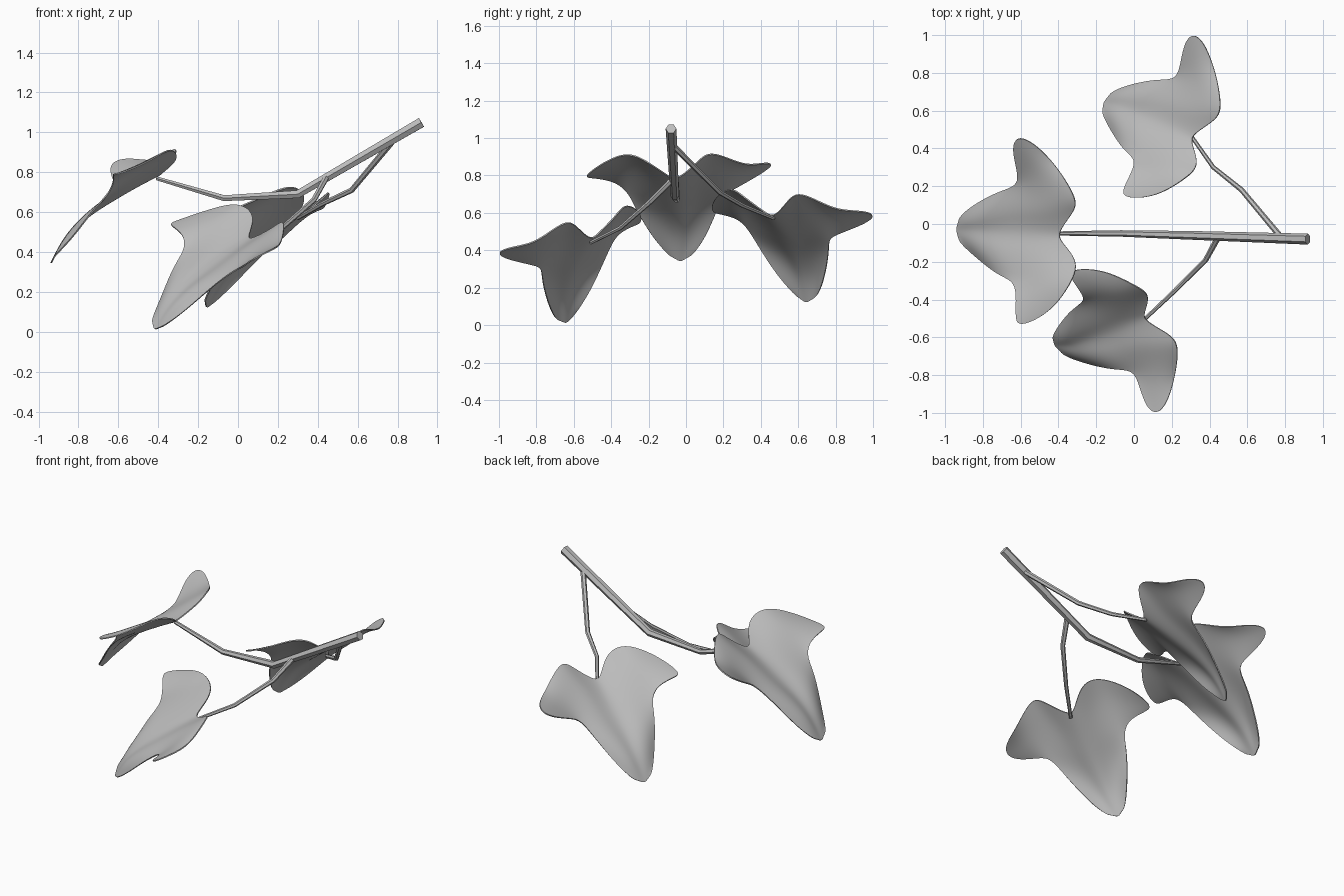
import bpy
import bmesh
from mathutils import Matrix, Vector

cube = bpy.data.objects.get("Cube")
if cube:
    bpy.data.objects.remove(cube, do_unlink=True)

# One plain grey for the whole sprig
grey = bpy.data.materials.new("plain_grey")
grey.use_nodes = True
grey.diffuse_color = (0.5, 0.5, 0.5, 1)
grey.node_tree.nodes["Principled BSDF"].inputs["Base Color"].default_value = (0.5, 0.5, 0.5, 1)


def activate(obj):
    bpy.ops.object.select_all(action='DESELECT')
    obj.select_set(True)
    bpy.context.view_layer.objects.active = obj


def centi(point):
    """Point given in hundredths of a unit."""
    return Vector(point) / 100


# Leaf pattern: midrib from stalk to tip, then rows running outward over each lobe
MIDRIB = [(-41, -5, 77), (-52, -4, 71), (-64, -4, 64), (-75, -4, 57), (-86, -3, 48), (-94, -3, 34)]
LEFT_LOBE = [
    [(-32, 6, 87), (-30, 12, 93), (-36, 23, 89), (-43, 33, 85), (-53, 43, 87)],
    [(-47, 6, 79), (-45, 13, 82), (-47, 23, 83), (-53, 33, 83), (-62, 47, 86)],
    [(-62, 6, 69), (-60, 14, 71), (-62, 20, 70), (-61, 26, 73), (-65, 40, 81)],
]
RIGHT_LOBE = [
    [(-38, -10, 80), (-29, -20, 87), (-33, -31, 93), (-42, -44, 87), (-52, -51, 82)],
    [(-49, -13, 75), (-44, -21, 82), (-46, -30, 85), (-52, -40, 83), (-61, -54, 79)],
    [(-62, -13, 68), (-61, -21, 70), (-64, -30, 70), (-62, -37, 77), (-63, -50, 79)],
]
LEFT_EDGE = [(-72, 17, 62), (-85, 10, 46), (-92, 4, 38)]
RIGHT_EDGE = [(-72, -27, 62), (-83, -18, 47), (-92, -10, 38)]

# Landmarks of the pattern: stalk, tip, left lobe end, right lobe end
PATTERN = [(-41, -5, 77), (-93, -3, 35), (-62, 45, 86), (-61, -52, 79)]


def landmark_frame(landmarks):
    stalk, tip, left, right = map(centi, landmarks)
    axes = Matrix((tip - stalk, left - stalk, right - stalk)).transposed()
    return Matrix.Translation(stalk) @ axes.to_4x4()


def half_rows(lobe, edge):
    """Rows beside the midrib: the lobe rows, then an arched blade to the tip."""
    rows = [[centi(p) for p in row] for row in lobe]
    for rib, rim, arch in zip(MIDRIB[3:], edge, (0.02, 0.02, 0)):
        a, b = centi(rib), centi(rim)
        lift = Vector((-0.6, 0, 0.8)) * arch
        rows.append([a.lerp(b, 1 / 3) + lift, a.lerp(b, 2 / 3) + lift, b])
    return rows


def make_leaf(name, landmarks):
    place = landmark_frame(landmarks) @ landmark_frame(PATTERN).inverted()
    bm = bmesh.new()
    rib = [bm.verts.new(place @ centi(p)) for p in MIDRIB]
    for lobe, edge in ((LEFT_LOBE, LEFT_EDGE), (RIGHT_LOBE, RIGHT_EDGE)):
        grid = [[start] + [bm.verts.new(place @ p) for p in row]
                for start, row in zip(rib, half_rows(lobe, edge))]
        for upper, lower in zip(grid, grid[1:]):
            for c in range(min(len(upper), len(lower)) - 1):
                bm.faces.new((upper[c], upper[c + 1], lower[c + 1], lower[c]))
    bmesh.ops.recalc_face_normals(bm, faces=bm.faces)
    mesh = bpy.data.meshes.new(name)
    bm.to_mesh(mesh)
    bm.free()
    mesh.materials.append(grey)
    leaf = bpy.data.objects.new(name, mesh)
    bpy.context.collection.objects.link(leaf)
    smooth = leaf.modifiers.new("smooth_outline", 'SUBSURF')
    smooth.levels = smooth.render_levels = 3
    shell = leaf.modifiers.new("thin_shell", 'SOLIDIFY')
    shell.thickness = 0.007
    shell.offset = 0
    activate(leaf)
    for modifier in ("smooth_outline", "thin_shell"):
        bpy.ops.object.modifier_apply(modifier=modifier)
    bpy.ops.object.shade_smooth_by_angle()


def make_stem(name, points, thick, thin):
    """Six-sided tapering tube through the points."""
    curve = bpy.data.curves.new(name, 'CURVE')
    curve.dimensions = '3D'
    curve.bevel_depth = 1
    curve.bevel_resolution = 1
    curve.use_fill_caps = True
    spline = curve.splines.new('POLY')
    spline.points.add(len(points) - 1)
    for i, point in enumerate(points):
        spline.points[i].co = (*centi(point), 1)
        spline.points[i].radius = thick + (thin - thick) * i / (len(points) - 1)
    curve.materials.append(grey)
    stem = bpy.data.objects.new(name, curve)
    bpy.context.collection.objects.link(stem)
    activate(stem)
    bpy.ops.object.convert(target='MESH')
    bpy.ops.object.shade_smooth_by_angle()


# Leaves: the end one follows the pattern, the front one is mirrored by its landmarks
make_leaf("end_leaf", PATTERN)
make_leaf("front_leaf", [(5, -51, 45), (-41, -64, 2), (11, -100, 39), (-33, -26, 54)])
make_leaf("back_leaf", [(30, 47, 57), (-15, 64, 13), (31, 100, 59), (-5, 16, 60)])

# Branch and the two side stalks
make_stem("main_branch", [(92, -8, 105), (30, -6, 69), (-7, -5, 67), (-41, -5, 77)], 0.029, 0.011)
make_stem("back_stalk", [(77, -6, 95), (57, 18, 71), (42, 30, 64), (30, 47, 57)], 0.016, 0.01)
make_stem("front_stalk", [(44, -8, 77), (38, -19, 66), (22, -35, 52), (5, -51, 44)], 0.016, 0.01)
